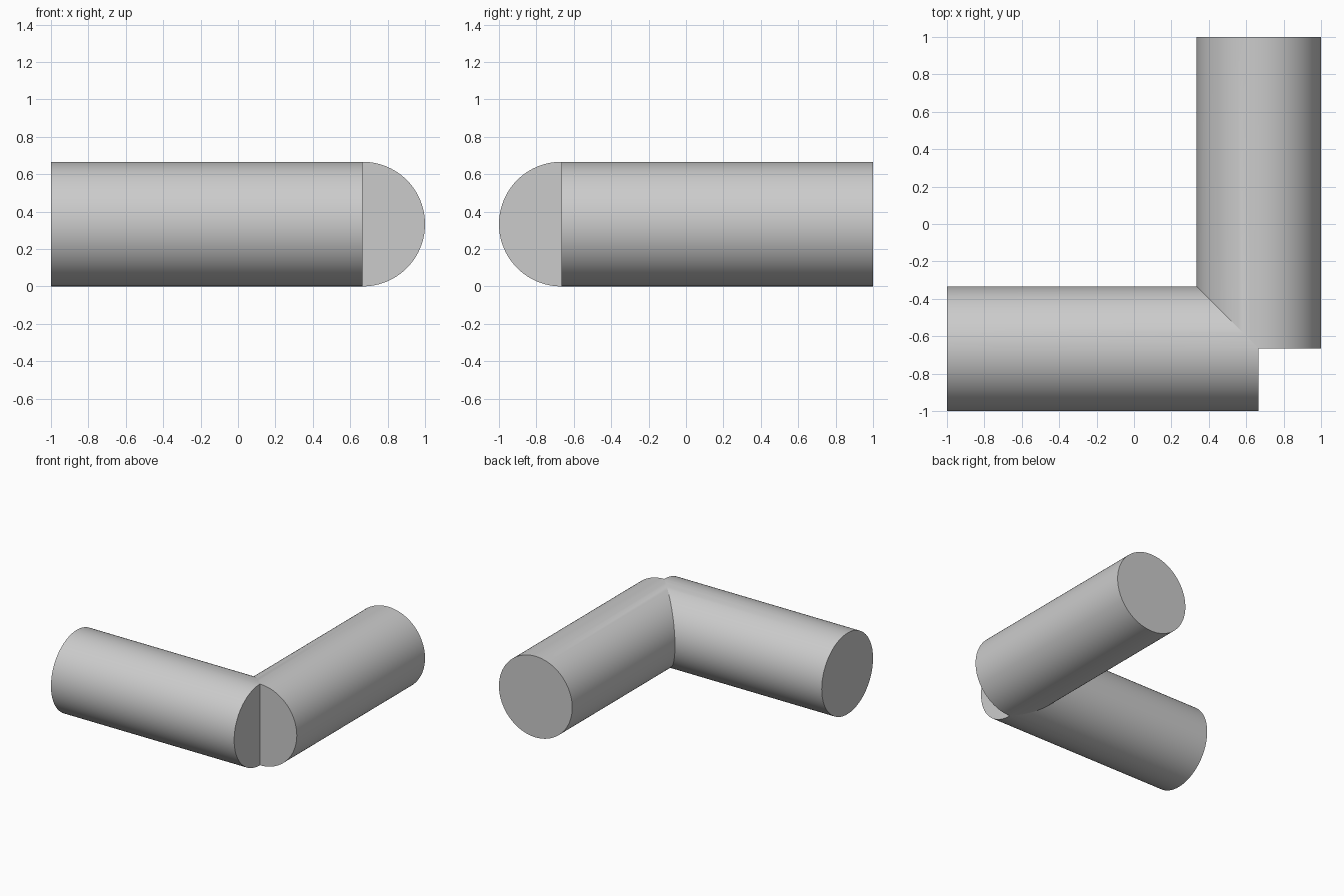
import bpy
import math

# Remove the default cube only
cube = bpy.data.objects.get("Cube")
if cube:
    bpy.data.objects.remove(cube, do_unlink=True)

RADIUS = 0.333
LENGTH = 1.665
OFFSET = 1 - RADIUS      # distance of each pipe axis from the centre
MIDDLE = 1 - LENGTH / 2  # each pipe reaches out to the edge of the model

# Single plain grey for the whole elbow
grey = bpy.data.materials.new("light_grey")
grey.use_nodes = True
colour = (0.6, 0.6, 0.6, 1)
grey.diffuse_color = colour
grey.node_tree.nodes["Principled BSDF"].inputs["Base Color"].default_value = colour


def pipe(name, location, rotation):
    """Capped round bar with a smooth wall and sharp end rims."""
    bpy.ops.mesh.primitive_cylinder_add(
        vertices=96, radius=RADIUS, depth=LENGTH,
        location=location, rotation=rotation)
    bar = bpy.context.object
    bar.name = bar.data.name = name
    bar.data.materials.append(grey)
    bpy.ops.object.shade_smooth_by_angle(angle=math.radians(30))
    return bar


# Bar running left to right along the front
elbow = pipe("elbow_bar", (-MIDDLE, -OFFSET, RADIUS), (0, math.pi / 2, 0))

# Bar running front to back along the left side
side_bar = pipe("side_bar", (OFFSET, MIDDLE, RADIUS), (math.pi / 2, 0, 0))

# Fuse the two bars into one elbow, leaving the notch at the outer corner
union = elbow.modifiers.new("join_bars", "BOOLEAN")
union.operation = "UNION"
union.solver = "EXACT"
union.object = side_bar
bpy.context.view_layer.objects.active = elbow
bpy.ops.object.modifier_apply(modifier=union.name)
bpy.data.objects.remove(side_bar, do_unlink=True)

# Keep the seam between the bars crisp
bpy.ops.object.select_all(action="DESELECT")
elbow.select_set(True)
bpy.context.view_layer.objects.active = elbow
bpy.ops.object.shade_smooth_by_angle(angle=math.radians(20))
